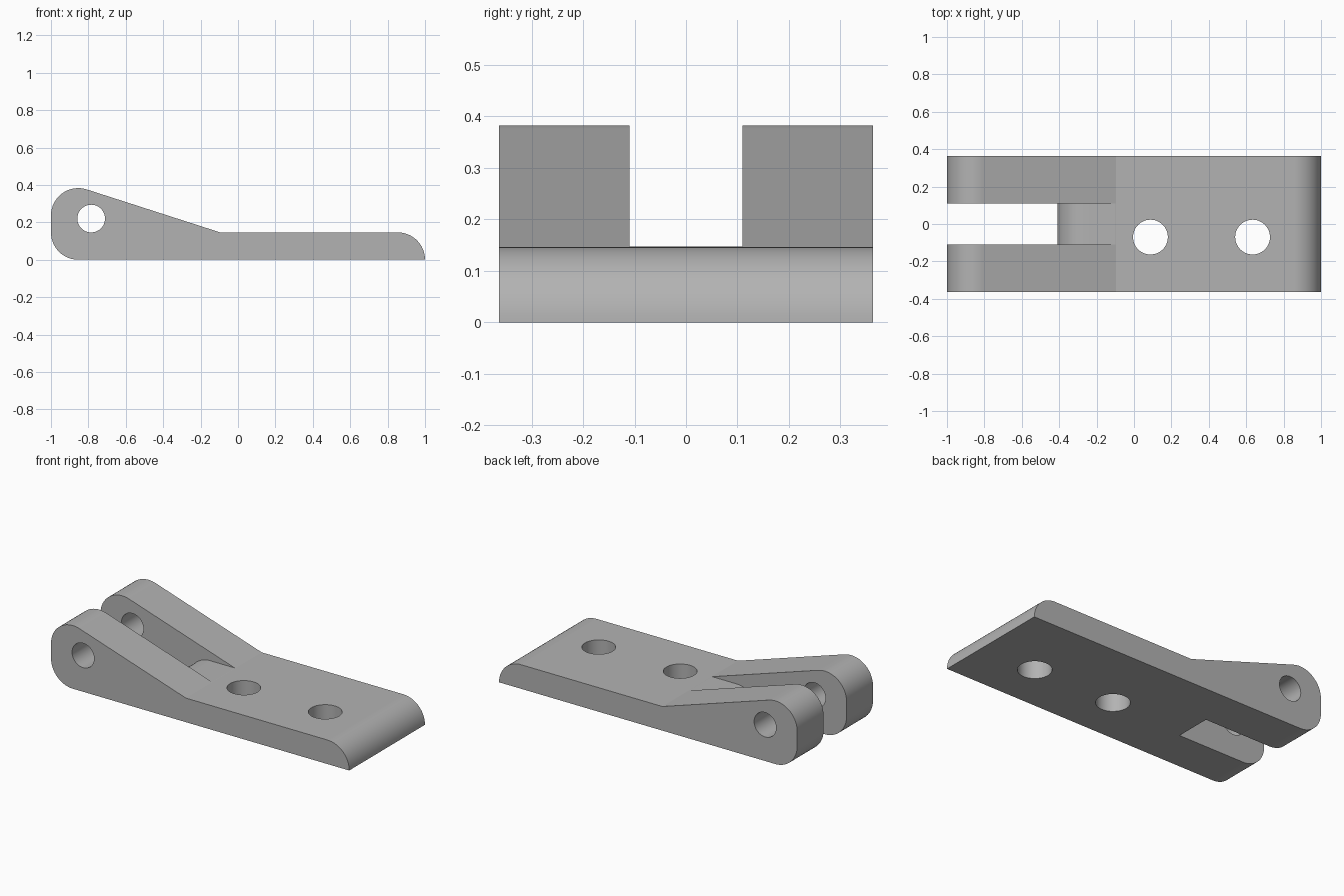
import bpy, bmesh, math
from mathutils import Matrix

cube = bpy.data.objects.get("Cube")
if cube:
    bpy.data.objects.remove(cube, do_unlink=True)

HALF_WIDTH = 0.363
SLOT_HALF = 0.11
THICK = 0.146     # plate thickness, also the radius of every rounded end

grey = bpy.data.materials.new("plain grey")
grey.use_nodes = True
colour = (0.45, 0.45, 0.45, 1)
grey.diffuse_color = colour
grey.node_tree.nodes["Principled BSDF"].inputs["Base Color"].default_value = colour


def arc(cx, cz, start, end, steps=16, r=THICK):
    angles = [math.radians(start + (end - start) * i / steps) for i in range(steps + 1)]
    return [(cx + r * math.cos(a), cz + r * math.sin(a)) for a in angles]


def finish(bm, name):
    bmesh.ops.recalc_face_normals(bm, faces=bm.faces)
    mesh = bpy.data.meshes.new(name)
    bm.to_mesh(mesh)
    bm.free()
    mesh.materials.append(grey)
    obj = bpy.data.objects.new(name, mesh)
    bpy.context.collection.objects.link(obj)
    return obj


def extrude_profile(name, points, half):
    """Side profile in x and z, extruded symmetrically along y."""
    bm = bmesh.new()
    face = bm.faces.new([bm.verts.new((x, -half, z)) for x, z in points])
    out = bmesh.ops.extrude_face_region(bm, geom=[face])
    moved = [v for v in out["geom"] if isinstance(v, bmesh.types.BMVert)]
    bmesh.ops.translate(bm, verts=moved, vec=(0, 2 * half, 0))
    return finish(bm, name)


def cylinder(name, location, radius, axis):
    bm = bmesh.new()
    turn = Matrix.Rotation(math.pi / 2, 4, "X") if axis == "Y" else Matrix()
    bmesh.ops.create_cone(bm, cap_ends=True, segments=48, radius1=radius, radius2=radius,
                          depth=2, matrix=Matrix.Translation(location) @ turn)
    return finish(bm, name)


# Bracket body: rounded lug, ramp, flat plate, rounded toe
heel = THICK - 1
profile = arc(heel, THICK, 270, 180)
profile += arc(heel, 0.237, 180, 72)
profile += [(-0.095, THICK)]
profile += arc(1 - THICK, 0, 90, 0)
body = extrude_profile("hinge_bracket", profile, HALF_WIDTH)

# Fork slot, which leaves a rounded tongue between the lugs
slot_end = -0.41
tongue_top = THICK + 0.001
slot = [(-1.2, -0.2), (slot_end, -0.2)]
slot += arc(slot_end + tongue_top, 0, 180, 90, r=tongue_top)
slot += [(-0.05, tongue_top), (-0.05, 0.6), (-1.2, 0.6)]

cutters = [
    extrude_profile("slot_cutter", slot, SLOT_HALF),
    cylinder("pin_hole_cutter", (-0.785, 0, 0.22), 0.074, "Y"),
    cylinder("inner_screw_hole_cutter", (0.088, -0.07, 0), 0.093, "Z"),
    cylinder("outer_screw_hole_cutter", (0.634, -0.07, 0), 0.093, "Z"),
]

bpy.ops.object.select_all(action="DESELECT")
bpy.context.view_layer.objects.active = body
body.select_set(True)
for cutter in cutters:
    cutter.hide_render = True
    mod = body.modifiers.new(cutter.name, "BOOLEAN")
    mod.operation = "DIFFERENCE"
    mod.solver = "EXACT"
    mod.object = cutter
    bpy.ops.object.modifier_apply(modifier=mod.name)
    bpy.data.objects.remove(cutter, do_unlink=True)

# Smooth rounds, crisp edges, clean flats
bpy.ops.object.shade_smooth_by_angle(angle=math.radians(15))
weighted = body.modifiers.new("clean_flats", "WEIGHTED_NORMAL")
weighted.keep_sharp = True
